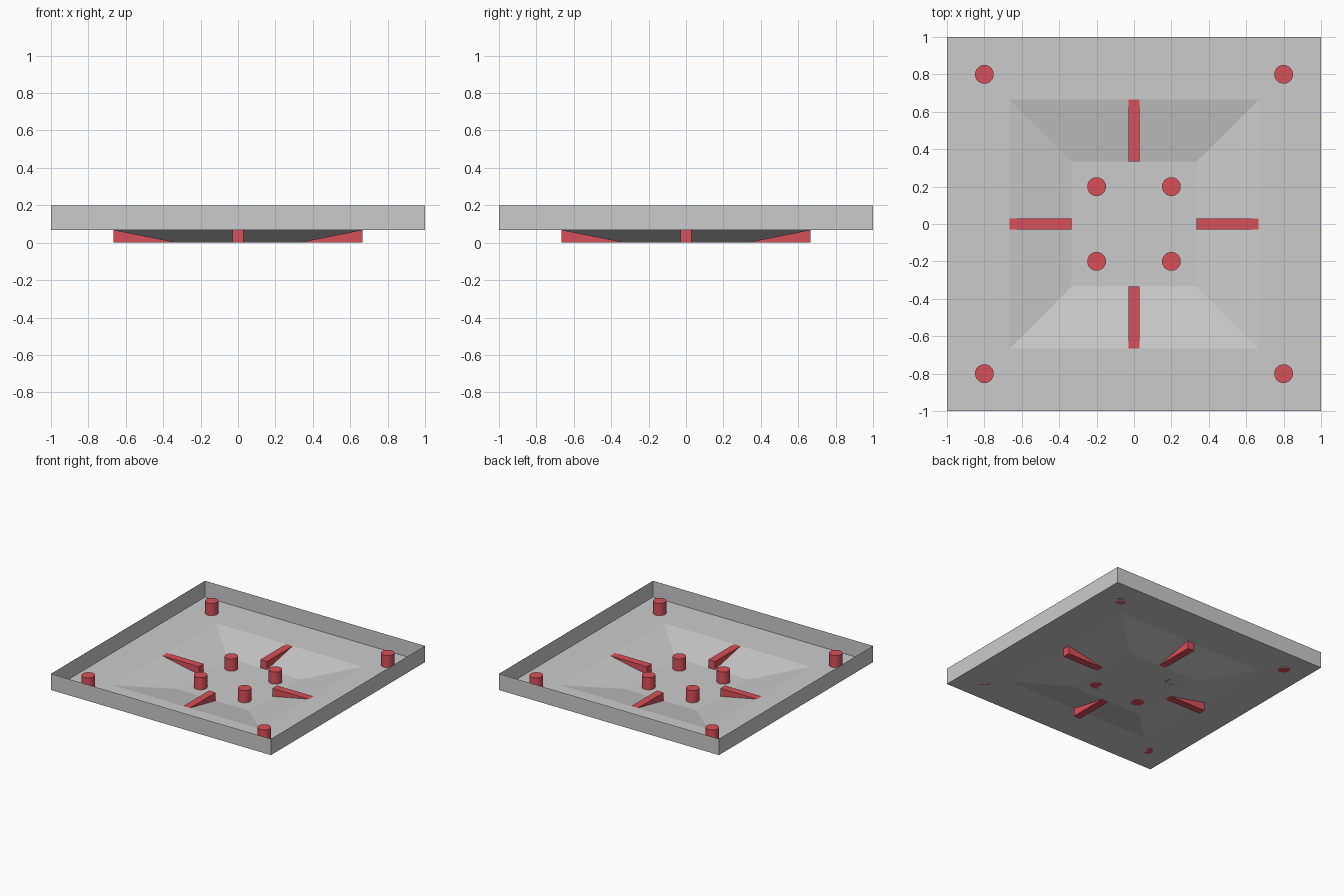
import bpy, bmesh
from mathutils import Matrix

if "Cube" in bpy.data.objects:
    bpy.data.objects.remove(bpy.data.objects["Cube"])

FLOOR, RIM = 0.0667, 0.2      # floor level and top of the walls
INNER, OUTER = 0.3333, 0.6667  # bottom and top of the sunken centre

red = bpy.data.materials.new("red")
red.diffuse_color = (0.7, 0.08, 0.1, 1)
red.use_nodes = True
red.node_tree.nodes["Principled BSDF"].inputs["Base Color"].default_value = red.diffuse_color


def finish(name, bm, mat=None):
    mesh = bpy.data.meshes.new(name)
    bm.to_mesh(mesh)
    bm.free()
    ob = bpy.data.objects.new(name, mesh)
    bpy.context.collection.objects.link(ob)
    if mat:
        mesh.materials.append(mat)
    return ob


# Tray: one thin open sheet made of nested square rings
bm = bmesh.new()
rings = []
for r, z in [(INNER, 0), (OUTER, FLOOR), (1, FLOOR), (1, RIM)]:
    rings.append([bm.verts.new((sx * r, sy * r, z))
                  for sx, sy in ((-1, -1), (1, -1), (1, 1), (-1, 1))])
bm.faces.new(rings[0])
for a, b in zip(rings, rings[1:]):
    for i in range(4):
        j = (i + 1) % 4
        bm.faces.new((a[j], a[i], b[i], b[j]))
finish("tray", bm)

# Ribs: bars crossing the middle of each slope
for i, (dx, dy) in enumerate([(1, 0), (0, 1), (-1, 0), (0, -1)]):
    mid, length, width = (INNER + OUTER) / 2, OUTER - INNER, 0.06
    size = (length if dx else width, length if dy else width, FLOOR)
    bm = bmesh.new()
    bmesh.ops.create_cube(bm, size=1, matrix=Matrix.Translation(
        (dx * mid, dy * mid, FLOOR / 2)) @ Matrix.Diagonal((*size, 1)))
    finish(f"rib_{i + 1}", bm, red)

# Pegs: four in the sunken centre, four at the corners
for label, d, base in [("inner_peg", 0.2, 0), ("corner_peg", 0.8, FLOOR)]:
    for sx in (-1, 1):
        for sy in (-1, 1):
            bm = bmesh.new()
            bmesh.ops.create_cone(bm, cap_ends=True, segments=32, radius1=0.05,
                                  radius2=0.05, depth=0.1,
                                  matrix=Matrix.Translation((sx * d, sy * d, base + 0.05)))
            for f in bm.faces:
                f.smooth = len(f.verts) == 4
            for e in bm.edges:
                e.smooth = all(len(f.verts) == 4 for f in e.link_faces)
            side = ("left" if sx < 0 else "right") + ("_front" if sy < 0 else "_back")
            finish(f"{label}_{side}", bm, red)
